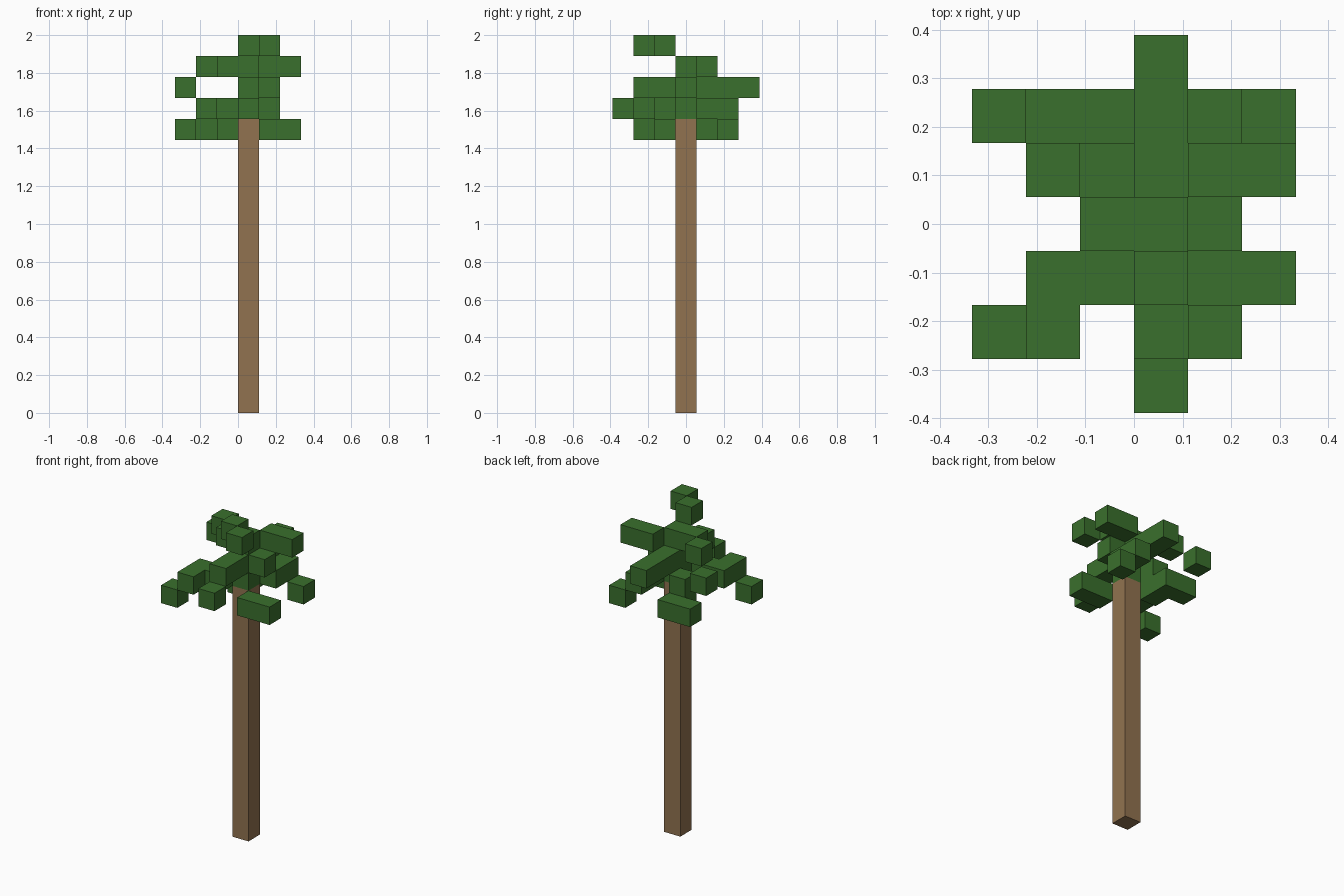
import bpy
import bmesh
from mathutils import Vector

U = 1 / 9            # edge length of one block
TRUNK_TOP = 14       # trunk height in blocks

cube = bpy.data.objects.get("Cube")
if cube:
    bpy.data.objects.remove(cube, do_unlink=True)


def material(name, color):
    mat = bpy.data.materials.new(name)
    mat.use_nodes = True
    mat.diffuse_color = (*color, 1)
    bsdf = mat.node_tree.nodes["Principled BSDF"]
    bsdf.inputs["Base Color"].default_value = (*color, 1)
    bsdf.inputs["Roughness"].default_value = 0.9
    return mat


def run(start, axis="x", length=1):
    """Cells of a straight row of blocks."""
    step = Vector([a == axis for a in "xyz"])
    return {tuple(int(c) for c in Vector(start) + step * n) for n in range(length)}


def block_mesh(name, cells, solid, mat):
    """Skin a set of blocks, leaving out faces that touch another block."""
    bm = bmesh.new()
    for cell in cells:
        centre = Vector(cell) + Vector((0.5, 0, 0.5))
        for axis in range(3):
            for sign in (-1, 1):
                n = Vector((0, 0, 0))
                n[axis] = sign
                if tuple(int(c) for c in Vector(cell) + n) in solid:
                    continue
                a = Vector((0, 0, 0))
                a[(axis + 1) % 3] = 1
                b = n.cross(a)
                corners = (-a - b, a - b, a + b, b - a)
                bm.faces.new([bm.verts.new((centre + (n + c) / 2) * U) for c in corners])
    bmesh.ops.remove_doubles(bm, verts=bm.verts, dist=U / 100)
    bmesh.ops.dissolve_limit(bm, angle_limit=0.01, verts=bm.verts, edges=bm.edges)
    mesh = bpy.data.meshes.new(name)
    bm.to_mesh(mesh)
    bm.free()
    mesh.materials.append(mat)
    obj = bpy.data.objects.new(name, mesh)
    bpy.context.collection.objects.link(obj)
    return obj


bark = material("bark brown", (0.285, 0.171, 0.08))
leaf = material("leaf green", (0.042, 0.162, 0.026))

# Trunk column
trunk = run((0, 0, 0), "z", TRUNK_TOP)

# Leaf heart above the trunk, and the fronds around it
fronds = {
    "leaf_heart": run((0, 0, 14), "z", 3) | run((-1, 0, 16)),
    "back_frond": run((0, 1, 15), "y", 3),
    "front_frond": run((0, -2, 15), "y", 2) | run((0, -3, 14)),
    "back_left_frond": run((1, 1, 14), "y", 2) | run((2, 2, 13)),
    "front_left_frond": run((1, -1, 13), "x", 2),
    "front_right_frond": run((-1, -1, 14)) | run((-2, -2, 14), "y", 2) | run((-3, -2, 13)),
    "back_right_frond": run((-1, 1, 13), "z", 2) | run((-2, 2, 13), "x", 2),
    "upper_left_frond": run((1, 0, 15)) | run((1, 1, 16), "x", 2),
    "upper_right_frond": run((-2, 1, 16)) | run((-3, 2, 15)),
    "crown_tip": run((0, -1, 17)) | run((1, -2, 17)),
}

solid = trunk.union(*fronds.values())
block_mesh("trunk", trunk, solid, bark)
for name, cells in fronds.items():
    block_mesh(name, cells, solid, leaf)
